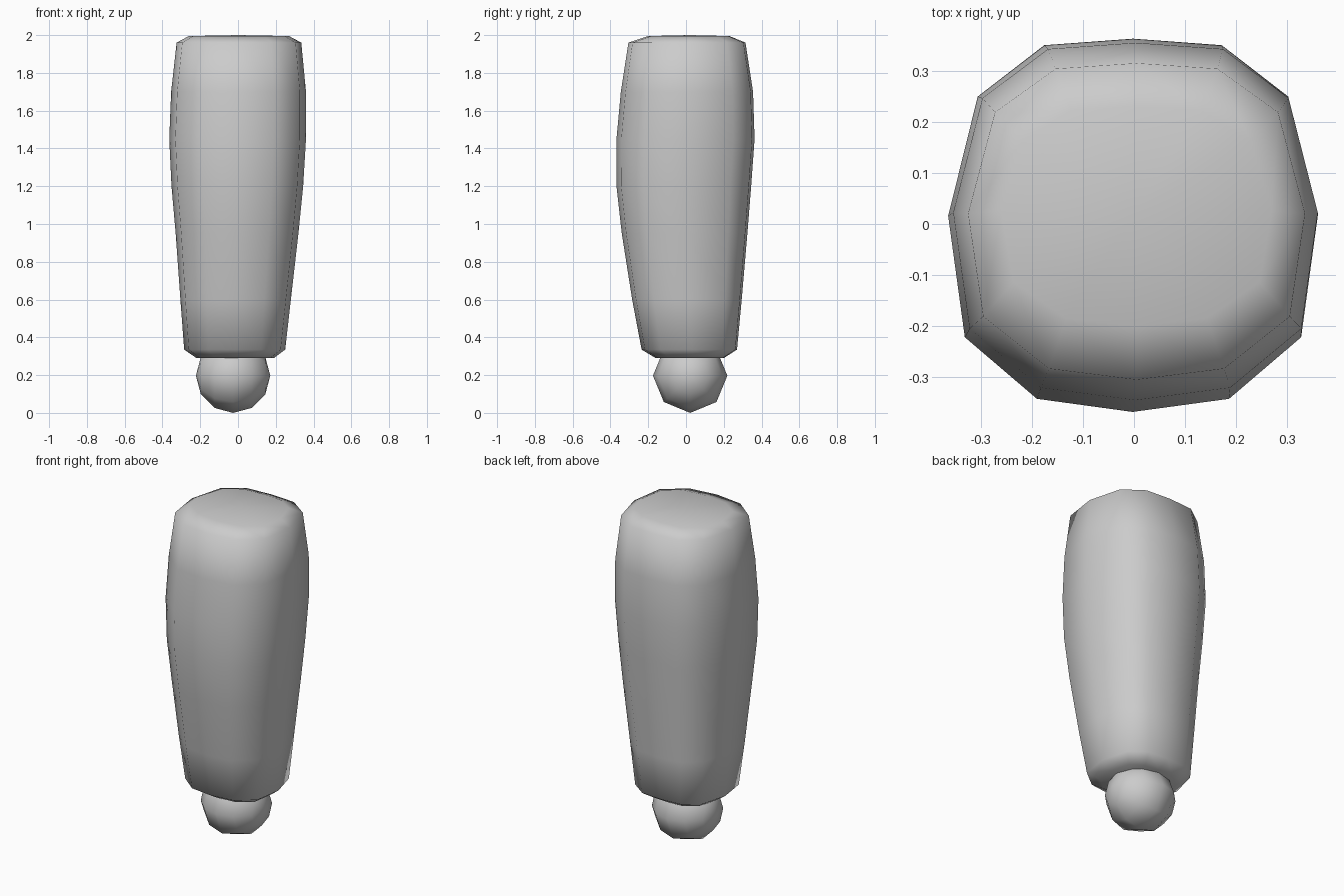
import bpy, bmesh
from math import radians
from mathutils import Matrix

cube = bpy.data.objects.get("Cube")
if cube:
    bpy.data.objects.remove(cube, do_unlink=True)

grey = bpy.data.materials.new("plain_grey")
grey.use_nodes = True
colour = (0.6, 0.6, 0.6, 1)
grey.diffuse_color = colour
grey.node_tree.nodes["Principled BSDF"].inputs["Base Color"].default_value = colour


def finish(bm, name):
    """Turn a bmesh into a smooth grey object."""
    bmesh.ops.recalc_face_normals(bm, faces=bm.faces)
    for face in bm.faces:
        face.smooth = True
    mesh = bpy.data.meshes.new(name)
    bm.to_mesh(mesh)
    bm.free()
    mesh.materials.append(grey)
    obj = bpy.data.objects.new(name, mesh)
    bpy.context.collection.objects.link(obj)
    return obj


# Rounded-square cross-section: right half, mirrored to twelve sides
half = [(0, 1), (0.48, 0.965), (0.84, 0.69), (1, 0.05),
        (0.91, -0.6), (0.52, -0.93), (0, -1)]
section = half + [(-x, y) for x, y in reversed(half[1:-1])]

# Shaft rings: height, left and right limits, front and back limits
rings = [
    (0.29, -0.22, 0.19, -0.16, 0.20),
    (0.335, -0.285, 0.25, -0.235, 0.27),
    (0.6, -0.305, 0.28, -0.285, 0.295),
    (0.95, -0.33, 0.32, -0.34, 0.325),
    (1.2, -0.352, 0.345, -0.368, 0.345),
    (1.45, -0.364, 0.36, -0.368, 0.363),
    (1.7, -0.354, 0.36, -0.345, 0.355),
    (1.96, -0.325, 0.335, -0.305, 0.315),
    (1.995, -0.26, 0.27, -0.2, 0.23),
]
bm = bmesh.new()
loops = []
for z, x0, x1, y0, y1 in rings:
    cx, cy, rx, ry = (x0 + x1) / 2, (y0 + y1) / 2, (x1 - x0) / 2, (y1 - y0) / 2
    loops.append([bm.verts.new((cx + x * rx, cy + y * ry, z)) for x, y in section])
count = len(section)
for low, high in zip(loops, loops[1:]):
    for i in range(count):
        j = (i + 1) % count
        bm.faces.new((low[i], low[j], high[j], high[i]))
# Shallow caps
for loop, z in ((loops[0], 0.29), (loops[-1], 2.0)):
    tip = bm.verts.new((0, 0.02, z))
    for i in range(count):
        bm.faces.new((loop[i], loop[(i + 1) % count], tip))
finish(bm, "shaft")

# Ball joint under the shaft, with its poles at the sides
bm = bmesh.new()
bmesh.ops.create_uvsphere(bm, u_segments=8, v_segments=6, radius=0.197,
                          matrix=Matrix.Rotation(radians(90), 4, "Y"))
ball = finish(bm, "ball_joint")
ball.location = (-0.026, 0.022, 0.197)
